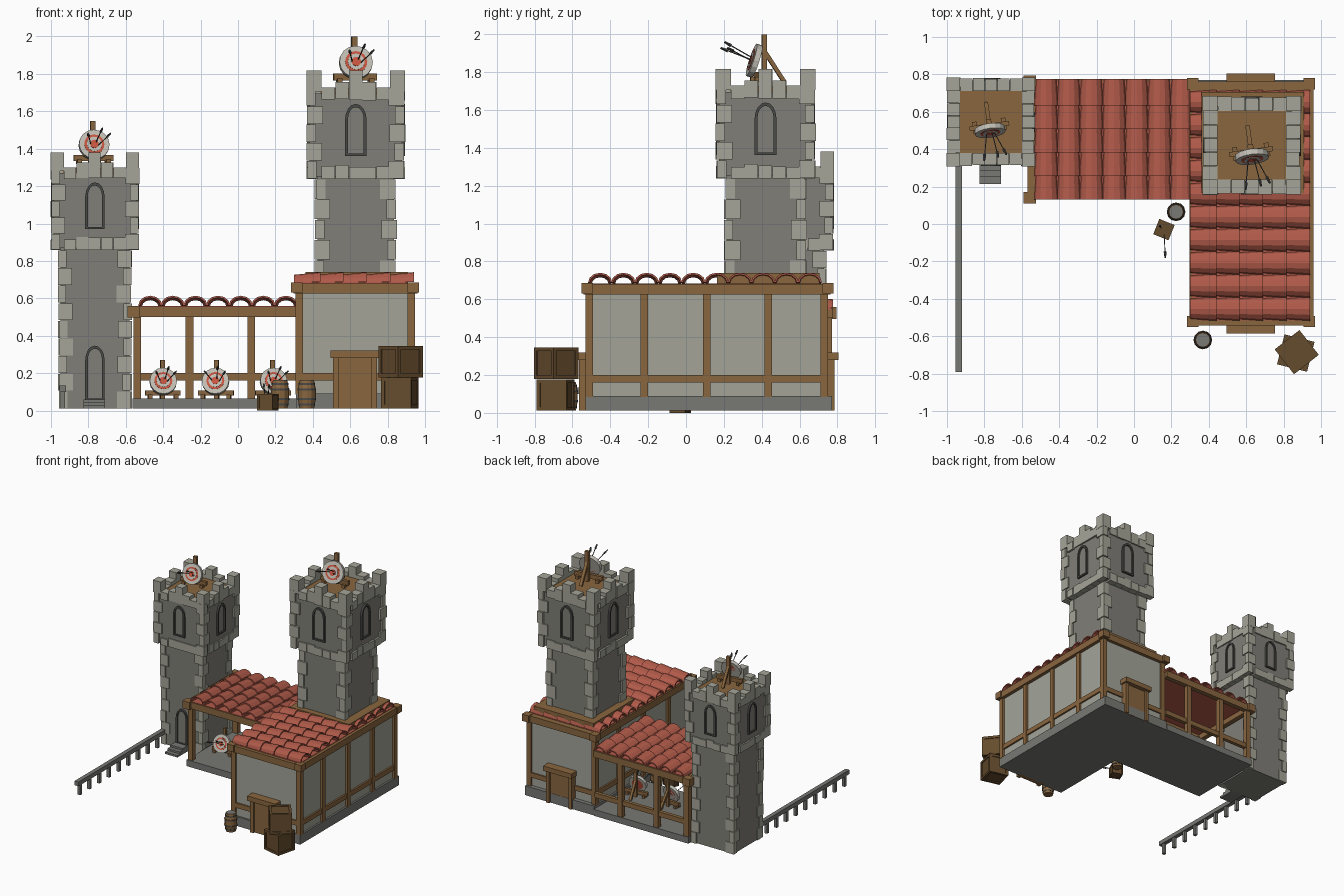
import bpy, bmesh, math, random
from mathutils import Matrix, Vector

random.seed(4)
cube = bpy.data.objects.get("Cube")
if cube:
    bpy.data.objects.remove(cube, do_unlink=True)


def material(name, hexcode):
    rgb = [int(hexcode[i:i + 2], 16) / 255 for i in (0, 2, 4)]
    col = [((c + 0.055) / 1.055) ** 2.4 for c in rgb] + [1]
    m = bpy.data.materials.new(name)
    m.diffuse_color = col
    m.use_nodes = True
    m.node_tree.nodes["Principled BSDF"].inputs["Base Color"].default_value = col
    return m


WOOD = material("wood", "89663F")
CRATE = material("dark wood", "654C2D")
STONE = material("light stone", "A5A598")
WALL = material("wall stone", "807F78")
PLASTER = material("plaster", "A3A499")
BASE = material("floor stone", "787874")
RED = material("roof red", "B05A49")
METAL = material("dark metal", "4A4A48")
WHITE = material("target white", "C2BFB5")
PAINT = material("target red", "C95640")


def T(x, y, z=0):
    return Matrix.Translation((x, y, z))


def RZ(deg):
    return Matrix.Rotation(math.radians(deg), 4, "Z")


class Part:
    """Collects simple solids into one single-colour object."""
    def __init__(self, name, mat, m=Matrix()):
        self.name, self.mat, self.m, self.bm = name, mat, m, bmesh.new()

    def box(self, x0, x1, y0, y1, z0, z1):
        mid = T((x0 + x1) / 2, (y0 + y1) / 2, (z0 + z1) / 2)
        size = Matrix.Diagonal((x1 - x0, y1 - y0, z1 - z0, 1))
        bmesh.ops.create_cube(self.bm, size=1, matrix=self.m @ mid @ size)

    def rod(self, a, b, r1, r2=None, sides=12):
        a, b = Vector(a), Vector(b)
        turn = (b - a).to_track_quat("Z", "Y").to_matrix().to_4x4()
        bmesh.ops.create_cone(self.bm, cap_ends=True, segments=sides, radius1=r1, radius2=r2 or r1,
                              depth=(b - a).length, matrix=self.m @ T(*((a + b) / 2)) @ turn)

    def loft(self, loops, closed=False):
        """Skin quads between equal rings of points."""
        rings = [[self.bm.verts.new(self.m @ Vector(p)) for p in loop] for loop in loops]
        pairs = list(zip(rings, rings[1:])) + ([(rings[-1], rings[0])] if closed else [])
        for a, b in pairs:
            for i in range(len(a)):
                j = (i + 1) % len(a)
                self.bm.faces.new((a[i], a[j], b[j], b[i]))
        if not closed:
            self.bm.faces.new(rings[0])
            self.bm.faces.new(rings[-1])

    def done(self):
        bmesh.ops.recalc_face_normals(self.bm, faces=self.bm.faces[:])
        mesh = bpy.data.meshes.new(self.name)
        self.bm.to_mesh(mesh)
        self.bm.free()
        mesh.materials.append(self.mat)
        bpy.context.collection.objects.link(bpy.data.objects.new(self.name, mesh))


def arch(w, z0, z1, y):
    top = [(w * math.cos(a), y, z1 - 1.5 * w + 1.5 * w * math.sin(a))
           for a in (math.pi * i / 8 for i in range(9))]
    return [(w, y, z0)] + top + [(-w, y, z0)]


def arched_opening(frame, pane, face, z0, z1):
    out, inn = 0.052, 0.038
    frame.loft([arch(out, z0, z1, face), arch(out, z0, z1, face - 0.014),
                arch(inn, z0 + 0.012, z1 - 0.016, face - 0.014),
                arch(inn, z0 + 0.012, z1 - 0.016, face)], closed=True)
    pane.loft([arch(inn, z0, z1 - 0.016, face + 0.01), arch(inn, z0, z1 - 0.016, face - 0.003)])


def quoins(part, half, z0, z1, rows):
    """Alternating corner blocks."""
    h = (z1 - z0) / rows
    for r in range(rows):
        a, b = (0.075, 0.045) if r % 2 else (0.045, 0.075)
        e = half + random.uniform(-0.004, 0.004)
        part.box(-e, -e + a, -e, -e + b, z0 + r * h, z0 + (r + 1) * h - 0.004)


def tower(name, cx, cy, z0, z1, s, door=False):
    """Square tower with an overhanging crenellated top; z in local scale."""
    centre = T(cx, cy, z1) @ Matrix.Scale(s, 4)
    foot = (z0 - z1) / s
    walls = Part(name + "_walls", WALL, centre)
    walls.box(-0.185, 0.185, -0.185, 0.185, foot, 0.02)
    walls.box(-0.222, 0.222, -0.222, 0.222, 0.01, 0.41)
    stones = Part(name + "_stones", STONE)
    frames = Part(name + "_window_frames", METAL)
    panes = Part(name + "_window_panes", WALL)
    for k in range(4):
        for p in (stones, frames, panes):
            p.m = centre @ RZ(90 * k)
        quoins(stones, 0.195, foot, 0, max(4, round(-foot / 0.095)))
        quoins(stones, 0.235, 0, 0.44, 5)
        for i in range(5):
            # Bottom course, then parapet blocks stepping up to a middle merlon
            x = -0.165 + 0.066 * i
            j = random.uniform(-0.004, 0.004)
            stones.box(x, x + 0.064, -0.233 + j, -0.175, -0.002, 0.06 + 2 * j)
            top = (0.44, 0.465, 0.52, 0.465, 0.44)[i]
            stones.box(x, x + 0.064, -0.233 + j, -0.165, 0.38 + j, top)
        stones.box(-0.237, -0.165, -0.237, -0.165, 0.42, 0.52)
        arched_opening(frames, panes, -0.222, 0.11, 0.36)
        if door and k == 0:
            arched_opening(frames, panes, -0.185, foot + 0.04, foot + 0.335)
    deck = Part(name + "_deck", WOOD, centre)
    deck.box(-0.17, 0.17, -0.17, 0.17, 0.4, 0.435)
    for p in (walls, stones, frames, panes, deck):
        p.done()


def tile(part, low_y, high_y):
    """Barrel roof tile, wider at its low end."""
    def ring(a, b, y, lift):
        arc = [math.pi * i / 6 for i in range(7)]
        outer = [(a * math.cos(t), y, lift + b * math.sin(t)) for t in arc]
        inner = [((a - 0.01) * math.cos(t), y, lift + (b - 0.01) * math.sin(t)) for t in reversed(arc)]
        return outer + inner
    part.loft([ring(0.064, 0.052, low_y, 0.006), ring(0.054, 0.044, high_y, 0)])


def roof(name, origin, cols, rows, pitch, length):
    part = Part(name, RED, origin)
    part.box(0, cols * pitch, 0, rows * length, -0.012, 0.002)
    for c in range(cols):
        for r in range(rows):
            part.m = origin @ T((c + 0.5) * pitch, r * length)
            tile(part, -0.005, length + 0.01)
    part.done()


def arrow(part, a, b):
    part.rod(a, b, 0.035, sides=6)
    a, b = Vector(a), Vector(b)
    part.rod(b - (b - a) * 0.22, b, 0.1, 0.06, 4)


def target(name, x, y, z, r, turn):
    """Straw target on a stand; local unit is the disc radius."""
    m = T(x, y, z) @ RZ(turn) @ Matrix.Scale(r, 4)
    stand = Part(name + "_stand", WOOD, m)
    stand.box(-0.17, 0.17, 0.45, 0.75, -1.25, 1.55)
    stand.box(-1.3, 1.3, 0.15, 0.45, -1.05, -0.65)
    for sx in (-0.95, 0.95):
        stand.box(sx - 0.15, sx + 0.15, -0.1, 0.7, -1.25, -0.95)
    stand.m = m @ T(0, 1.2, -0.35) @ Matrix.Rotation(math.radians(33), 4, "X")
    stand.box(-0.13, 0.13, -0.12, 0.12, -1.05, 1.05)
    stand.done()
    lean = m @ Matrix.Rotation(math.radians(-18), 4, "X")
    for label, mat, rad, front in (("disc", WHITE, 1, 0), ("ring", PAINT, 0.66, 0.025),
                                   ("field", WHITE, 0.5, 0.05), ("bullseye", PAINT, 0.28, 0.075)):
        p = Part(f"{name}_{label}", mat, lean)
        p.rod((0, 0.17, 0), (0, -0.17 - front, 0), rad, sides=16)
        p.done()
    shots = Part(name + "_arrows", METAL, m)
    for start, end in (((-0.2, 0, 0), (-0.65, -1.9, 0.75)), ((0.1, 0, 0.1), (0.3, -1.8, 1.1)),
                       ((0.2, 0, -0.1), (0.85, -1.7, 0.75))):
        arrow(shots, start, end)
    shots.done()


def crate(name, x, y, z, size, turn, mat=CRATE):
    p = Part(name, mat, T(x, y, z) @ RZ(turn))
    h, e = size / 2, size * 0.12
    p.box(-h + e / 3, h - e / 3, -h + e / 3, h - e / 3, e / 3, size - e / 3)
    for u in (-h, h - e):
        for v in (-h, h - e):
            p.box(u, u + e, v, v + e, 0, size)
            p.box(-h, h, u, u + e, v + h, v + h + e)
            p.box(u, u + e, -h, h, v + h, v + h + e)
    p.done()


def barrel(name, x, y, z):
    m = T(x, y, z)
    staves, iron = Part(name + "_staves", WOOD, m), Part(name + "_hoops", METAL, m)
    for a, b, r1, r2 in ((0, 0.05, 0.039, 0.048), (0.05, 0.1, 0.048, 0.048), (0.1, 0.148, 0.048, 0.039)):
        staves.rod((0, 0, a), (0, 0, b), r1, r2)
    for h, r in ((0.02, 0.045), (0.05, 0.05), (0.1, 0.05), (0.13, 0.045)):
        iron.rod((0, 0, h - 0.005), (0, 0, h + 0.005), r)
    lid = Part(name + "_lid", BASE, m)
    lid.rod((0, 0, 0.14), (0, 0, 0.151), 0.036)
    for p in (staves, iron, lid):
        p.done()


G = 0.012  # ground level of the buildings

tower("left_tower", -0.765, 0.545, G, 0.86, 1, door=True)
tower("right_tower", 0.63, 0.42, 0.7, 1.24, 1.11)

# House: plinth, plaster core and timber frame
base = Part("foundations", BASE)
base.box(0.31, 0.945, -0.53, 0.77, G, 0.09)
base.box(-0.565, 0.31, 0.13, 0.775, G, 0.065)
base.done()
core = Part("house_walls", PLASTER)
core.box(0.325, 0.93, -0.515, 0.735, 0.08, 0.67)
core.done()
frame = Part("house_timber", WOOD)
for y in (-0.53, -0.24, 0.09, 0.415, 0.71):
    for x in (0.308, 0.907):
        frame.box(x, x + 0.04, y, y + 0.04, 0.085, 0.63)
for z0, z1, o in ((0.16, 0.2, -0.003), (0.625, 0.68, 0.012)):
    for x in (0.308 - o, 0.907):
        frame.box(x, x + 0.04 + o, -0.53 - o, 0.75 + o, z0, z1)
    for y in (-0.53 - o, 0.71):
        frame.box(0.308 - o, 0.947 + o, y, y + 0.04 + o, z0, z1)
for x in (0.283, 0.907):
    for y in (-0.552, 0.72):
        frame.box(x, x + 0.062, y, y + 0.06, 0.63, 0.686)
frame.box(0.36, 0.91, 0.165, 0.705, 0.66, 0.74)
frame.done()

# Front and back doors with heavy lintels
doors = Part("doors", WOOD)
for m in (T(0.625, -0.53), T(0.625, 0.75) @ RZ(180)):
    doors.m = m
    doors.box(-0.13, 0.13, -0.055, 0.02, 0.28, 0.32)
    doors.box(-0.095, 0.095, -0.018, 0.02, G, 0.29)
    for x in (-0.118, 0.088):
        doors.box(x, x + 0.03, -0.035, 0.02, G, 0.29)
doors.done()

# Open hall: back wall posts, rails and roof beams
hall = Part("hall_timber", WOOD)
for x in (-0.56, -0.28, 0.05):
    hall.box(x, x + 0.042, 0.73, 0.77, 0.06, 0.52)
hall.box(-0.56, -0.518, 0.14, 0.18, 0.06, 0.52)
hall.box(-0.56, 0.31, 0.735, 0.765, 0.16, 0.2)
for y in (0.13, 0.735):
    hall.box(-0.57, 0.31, y, y + 0.04, 0.5, 0.555)
hall.box(-0.57, -0.53, 0.13, 0.77, 0.5, 0.555)
for y in (0.11, 0.735):
    hall.box(-0.59, -0.525, y, y + 0.06, 0.497, 0.56)
hall.done()

roof("hall_roof", T(-0.53, 0.135, 0.556), 7, 5, 0.121, 0.126)
roof("house_roof", T(0.935, -0.515, 0.682) @ RZ(90), 10, 5, 0.123, 0.125)

# Targets
target("left_tower_target", -0.77, 0.5, 1.42, 0.082, 8)
target("right_tower_target", 0.63, 0.36, 1.86, 0.09, 8)
for i, x in enumerate((-0.4, -0.12, 0.19)):
    target(f"hall_target_{i + 1}", x, 0.36, 0.156, 0.073, (4, -5, 8)[i])

# Railing along the left and steps to the tower door
rail = Part("railing", BASE)
rail.box(-0.955, -0.92, -0.79, 0.36, 0.1, 0.135)
for i in range(9):
    y = -0.76 + 0.128 * i
    rail.box(-0.95, -0.925, y, y + 0.025, G, 0.105)
rail.done()
steps = Part("tower_steps", BASE)
for i in range(3):
    steps.box(-0.825, -0.71, 0.215 + 0.035 * i, 0.37, G + 0.016 * i, G + 0.016 * (i + 1))
steps.done()

# Crates, barrels and loose arrows
crate("lower_crate", 0.865, -0.69, G, 0.165, 76)
crate("upper_crate", 0.87, -0.685, 0.178, 0.168, 38)
crate("arrow_crate", 0.16, -0.03, 0, 0.088, -22)
barrel("hall_barrel", 0.225, 0.065, G)
barrel("door_barrel", 0.368, -0.62, G)
spare = Part("spare_arrows", METAL, T(0.16, -0.03, 0.07) @ Matrix.Scale(0.075, 4))
arrow(spare, (0, 0, 0), (0.1, -2, 0.9))
arrow(spare, (-0.2, 0.1, 0), (-0.3, 0.3, 1))
spare.done()
